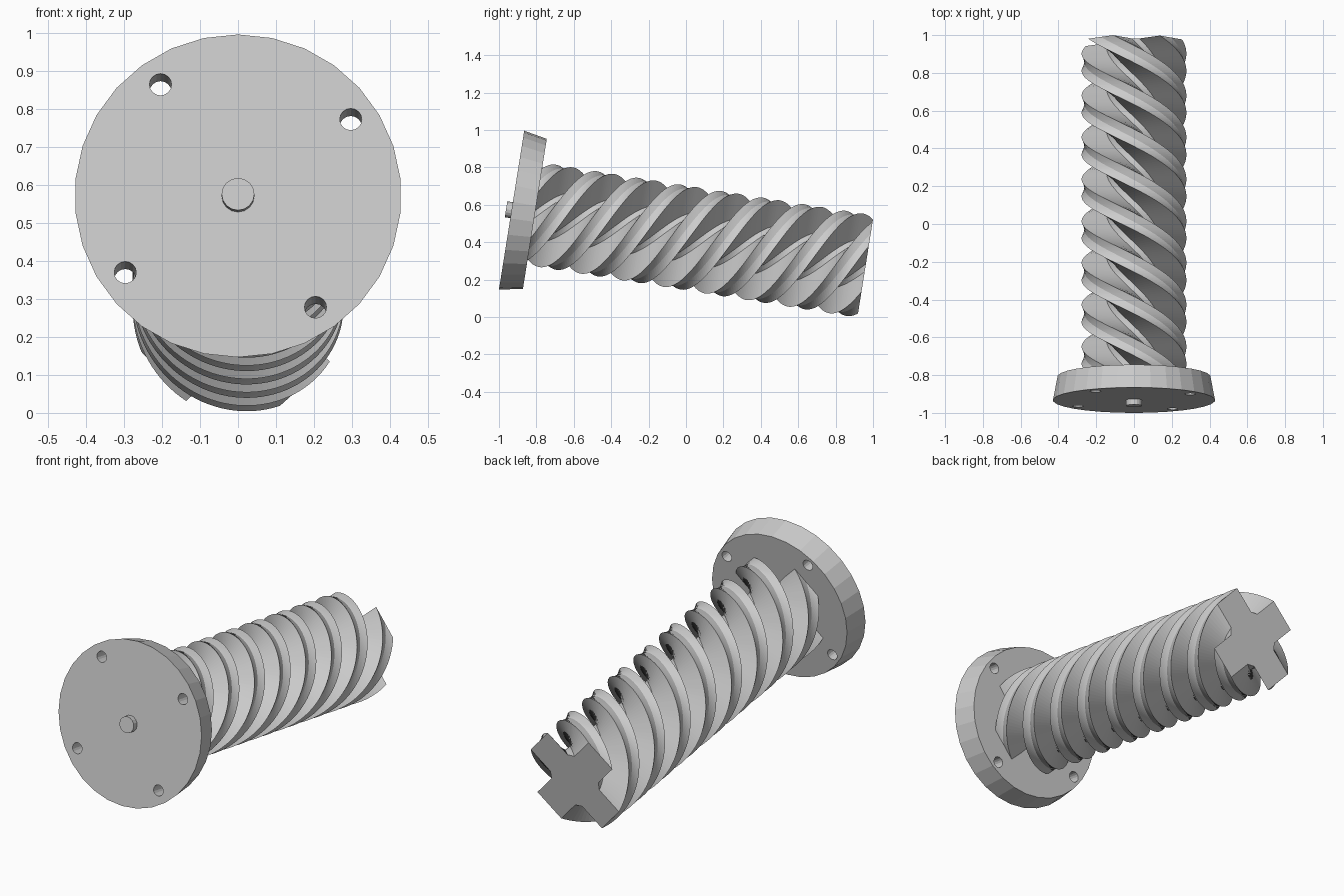
import bpy, bmesh
from math import sin, cos, pi, radians, hypot, atan2
from mathutils import Matrix

cube = bpy.data.objects.get("Cube")
if cube:
    bpy.data.objects.remove(cube)

# Single light grey material
grey = bpy.data.materials.new("light_grey")
grey.use_nodes = True
colour = (0.6, 0.6, 0.6, 1)
grey.diffuse_color = colour
grey.node_tree.nodes["Principled BSDF"].inputs["Base Color"].default_value = colour

# Local frame: z runs along the shaft from the centre of the flange face
TILT = radians(9.04)
FRAME = Matrix.Translation((0, -0.9325, 0.571)) @ Matrix.Rotation(-pi / 2 - TILT, 4, "X")

FLANGE = 0.126
LENGTH = 1.79
ARM_ANGLE = 42
HOLE_ANGLE = 34.5


def loft(name, rings):
    """Skin a list of equal-sized closed rings and cap both ends."""
    bm = bmesh.new()
    loops = [[bm.verts.new(p) for p in ring] for ring in rings]
    n = len(loops[0])
    for a, b in zip(loops, loops[1:]):
        for i in range(n):
            j = (i + 1) % n
            bm.faces.new((a[i], a[j], b[j], b[i]))
    bm.faces.new(loops[0][::-1])
    bm.faces.new(loops[-1])
    bmesh.ops.recalc_face_normals(bm, faces=bm.faces)
    mesh = bpy.data.meshes.new(name)
    bm.to_mesh(mesh)
    bm.free()
    mesh.materials.append(grey)
    obj = bpy.data.objects.new(name, mesh)
    bpy.context.collection.objects.link(obj)
    obj.matrix_world = FRAME
    return obj


def circle(radius, z, sides, cx=0, cy=0):
    return [(cx + radius * sin(2 * pi * i / sides),
             cy - radius * cos(2 * pi * i / sides), z) for i in range(sides)]


# Tapered flange with four bolt holes
flange = loft("flange", [circle(0.43, 0, 30), circle(0.406, FLANGE, 30)])
for k in range(4):
    a = radians(-HOLE_ANGLE + 90 * k)
    cutter = loft(f"hole_cutter_{k + 1}",
                  [circle(0.029, z, 16, 0.36 * cos(a), 0.36 * sin(a)) for z in (-0.1, 0.3)])
    cutter.hide_render = True
    cutter.hide_viewport = True
    cut = flange.modifiers.new("bolt_hole", "BOOLEAN")
    cut.operation = "DIFFERENCE"
    cut.solver = "EXACT"
    cut.object = cutter

# Centre pin on the flange face
loft("centre_pin", [circle(0.043, -0.03, 16), circle(0.043, 0.02, 16)])

# Four-armed cross section, twisted two full turns along the shaft
half_width, reach, root = 0.088, 0.263, 0.118
arm = [(root, -half_width), (reach, -half_width), (reach, 0),
       (reach, half_width), (root, half_width)]
section = [(hypot(x, y), atan2(y, x) + k * pi / 2) for k in range(4) for x, y in arm]

STEPS = 200
rings = []
for s in range(STEPS + 1):
    t = s / STEPS
    turn = radians(-ARM_ANGLE) - 4 * pi * t
    z = FLANGE - 0.005 + (LENGTH + 0.005) * t
    rings.append([(r * cos(a + turn), r * sin(a + turn), z) for r, a in section])
loft("twisted_shaft", rings)
